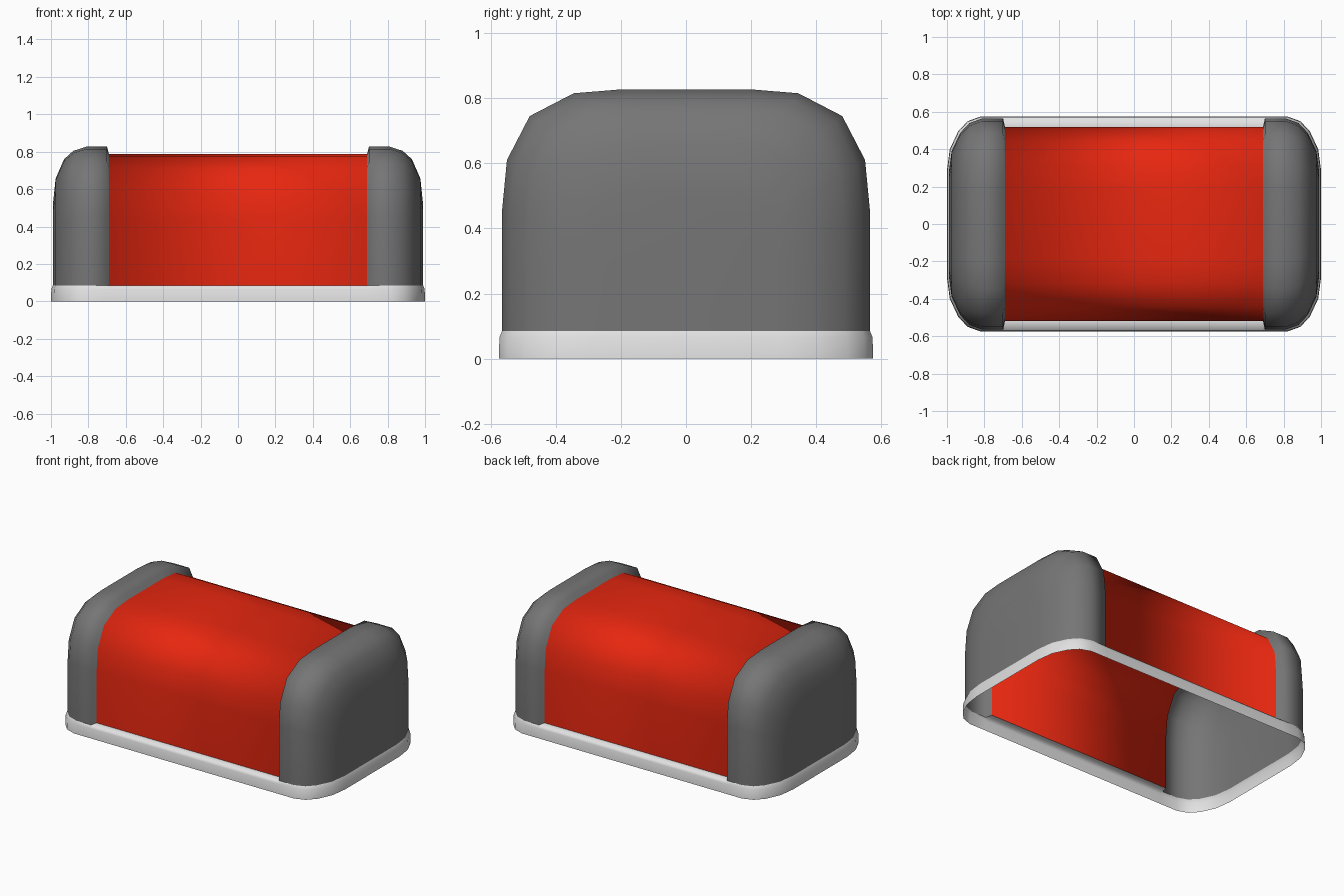
import bpy, bmesh

cube = bpy.data.objects.get("Cube")
if cube:
    bpy.data.objects.remove(cube, do_unlink=True)


def material(name, rgb):
    m = bpy.data.materials.new(name)
    m.use_nodes = True
    m.diffuse_color = (*rgb, 1)
    m.node_tree.nodes["Principled BSDF"].inputs["Base Color"].default_value = (*rgb, 1)
    return m


grey = material("dark grey", (0.18, 0.18, 0.18))
red = material("bright red", (0.8, 0.02, 0.005))
white = material("off white", (0.76, 0.76, 0.76))

BASE = 0.085
# Half of the arched cross-section (y, z), from foot to crown
HALF = [(0.565, BASE), (0.565, 0.455), (0.55, 0.61), (0.48, 0.745), (0.345, 0.815), (0.2, 0.827)]
ARCH = [(-y, z) for y, z in HALF] + HALF[::-1]
# Stations from the middle panel outwards: x, width factor, height factor
STATIONS = [(0.69, 0.92, 0.947), (0.70, 1, 1), (0.81, 1, 1), (0.88, 0.955, 0.97),
            (0.93, 0.86, 0.91), (0.975, 0.69, 0.77), (0.99, 0.49, 0.58)]


def section(x, width, height):
    return [(x, y * width, BASE + (z - BASE) * height) for y, z in ARCH]


def finish(bm, name, mats, rule):
    """Weld, orient, shade and colour a mesh, then link it."""
    bmesh.ops.remove_doubles(bm, verts=bm.verts, dist=0.0005)
    bmesh.ops.recalc_face_normals(bm, faces=bm.faces)
    upward = sum(f.normal.dot(f.calc_center_median()) * f.calc_area() for f in bm.faces)
    if upward < 0:
        bmesh.ops.reverse_faces(bm, faces=bm.faces)
    for f in bm.faces:
        f.smooth = True
        f.material_index = rule(f)
    mesh = bpy.data.meshes.new(name)
    bm.to_mesh(mesh)
    bm.free()
    for m in mats:
        mesh.materials.append(m)
    obj = bpy.data.objects.new(name, mesh)
    bpy.context.collection.objects.link(obj)
    return obj


def loft(bm, rows, closed=False):
    """Bridge consecutive rows of points with quads."""
    grid = [[bm.verts.new(p) for p in row] for row in rows]
    for a, b in zip(grid, grid[1:]):
        n = len(a)
        for i in range(n if closed else n - 1):
            j = (i + 1) % n
            bm.faces.new((a[i], a[j], b[j], b[i]))
    return grid


# Hollow shell: red middle panel and raised rounded grey ends
bm = bmesh.new()
rows = [section(-x, w, h) for x, w, h in STATIONS[::-1]] + [section(*s) for s in STATIONS]
grid = loft(bm, rows)
bm.faces.new(grid[0])
bm.faces.new(grid[-1])
finish(bm, "shell", [grey, red], lambda f: int(abs(f.calc_center_median().x) < 0.6))


# Base rim: a thin skirt with a ledge that meets the foot of the shell
def outline(z, grow, step):
    side = [(x + (grow if x > 0.75 else 0), HALF[0][0] * (w if step or i else 1) + grow)
            for i, (x, w, h) in enumerate(STATIONS)]
    quarter_right = [(x, -y, z) for x, y in side] + [(x, y, z) for x, y in side[::-1]]
    return quarter_right + [(-x, -y, z) for x, y, z in quarter_right]


bm = bmesh.new()
loft(bm, [outline(0, 0.01, False), outline(0.065, 0.008, False),
          outline(BASE, 0, False), outline(BASE, 0, True)], closed=True)
bmesh.ops.dissolve_degenerate(bm, edges=bm.edges, dist=0.0005)
finish(bm, "base_rim", [white], lambda f: 0)
